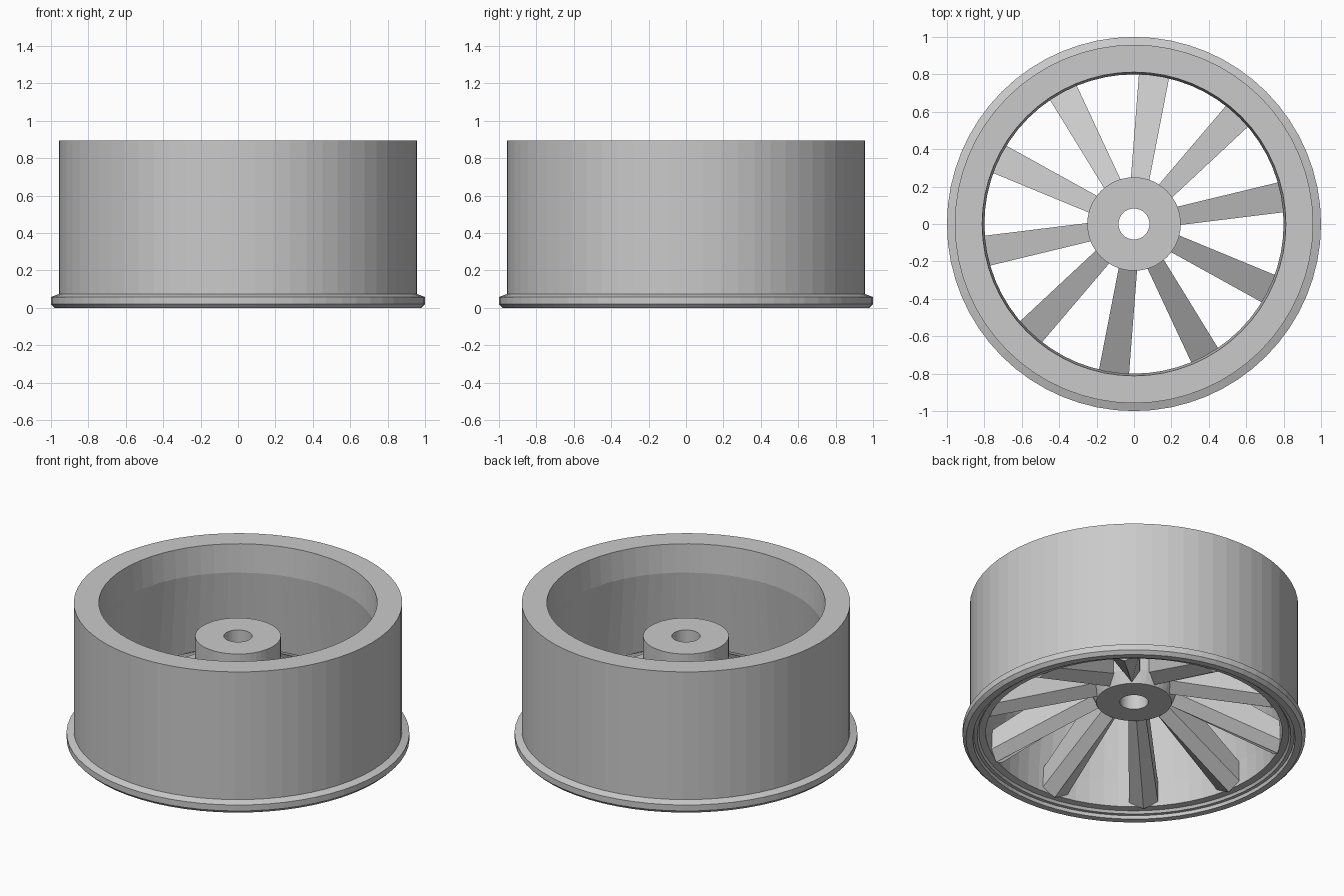
import bpy, bmesh, math
from mathutils import Matrix, Vector

cube = bpy.data.objects.get("Cube")
if cube:
    bpy.data.objects.remove(cube, do_unlink=True)

metal = bpy.data.materials.new("grey metal")
metal.use_nodes = True
colour = (0.59, 0.59, 0.59, 1)
metal.diffuse_color = colour
metal.node_tree.nodes["Principled BSDF"].inputs["Base Color"].default_value = colour


def finish(name, bm):
    bmesh.ops.recalc_face_normals(bm, faces=bm.faces)
    mesh = bpy.data.meshes.new(name)
    bm.to_mesh(mesh)
    bm.free()
    mesh.materials.append(metal)
    obj = bpy.data.objects.new(name, mesh)
    bpy.context.collection.objects.link(obj)
    return obj


def lathe(name, profile, segments):
    """Spin a closed (radius, height) profile round the axle."""
    bm = bmesh.new()
    rings = []
    for i in range(segments):
        turn = Matrix.Rotation(math.tau * i / segments, 3, 'Z')
        rings.append([bm.verts.new(turn @ Vector((r, 0, z))) for r, z in profile])
    for i in range(segments):
        a, b = rings[i], rings[(i + 1) % segments]
        for j in range(len(profile)):
            k = (j + 1) % len(profile)
            bm.faces.new((a[j], b[j], b[k], a[k]))
    return finish(name, bm)


# Barrel with a chamfered flange and a stepped lip underneath
lathe("rim", [(0.98, 0), (1, 0.02), (1, 0.058), (0.958, 0.073),
              (0.958, 0.895), (0.812, 0.895), (0.8, 0.715), (0.86, 0.19),
              (0.865, 0.04), (0.905, 0.035), (0.915, 0.02), (0.935, 0.02), (0.94, 0)], 64)

# Hub with an axle bore and a tapered underside
lathe("hub", [(0.083, 0.245), (0.22, 0.245), (0.25, 0.32), (0.25, 0.68), (0.083, 0.68)], 48)


# Spokes: flat sloping top, upright sides, V-shaped underside
def section(bm, r, half, top, ridge, depth):
    points = [(half, top), (-half, top), (-half, ridge + depth),
              (0, ridge), (half, ridge + depth)]
    return [bm.verts.new((r, y, z)) for y, z in points]


def spoke(name, angle):
    bm = bmesh.new()
    inner = section(bm, 0.2, 0.047, 0.535, 0.26, 0.07)
    outer = section(bm, 0.865, 0.085, 0.19, 0.025, 0.04)
    bm.faces.new(inner)
    bm.faces.new(outer[::-1])
    for j in range(5):
        k = (j + 1) % 5
        bm.faces.new((inner[j], inner[k], outer[k], outer[j]))
    bm.transform(Matrix.Rotation(angle, 4, 'Z'))
    finish(name, bm)


SPOKES = 10
for n in range(SPOKES):
    spoke(f"spoke_{n + 1}", math.radians(10.3) + math.tau * n / SPOKES)
